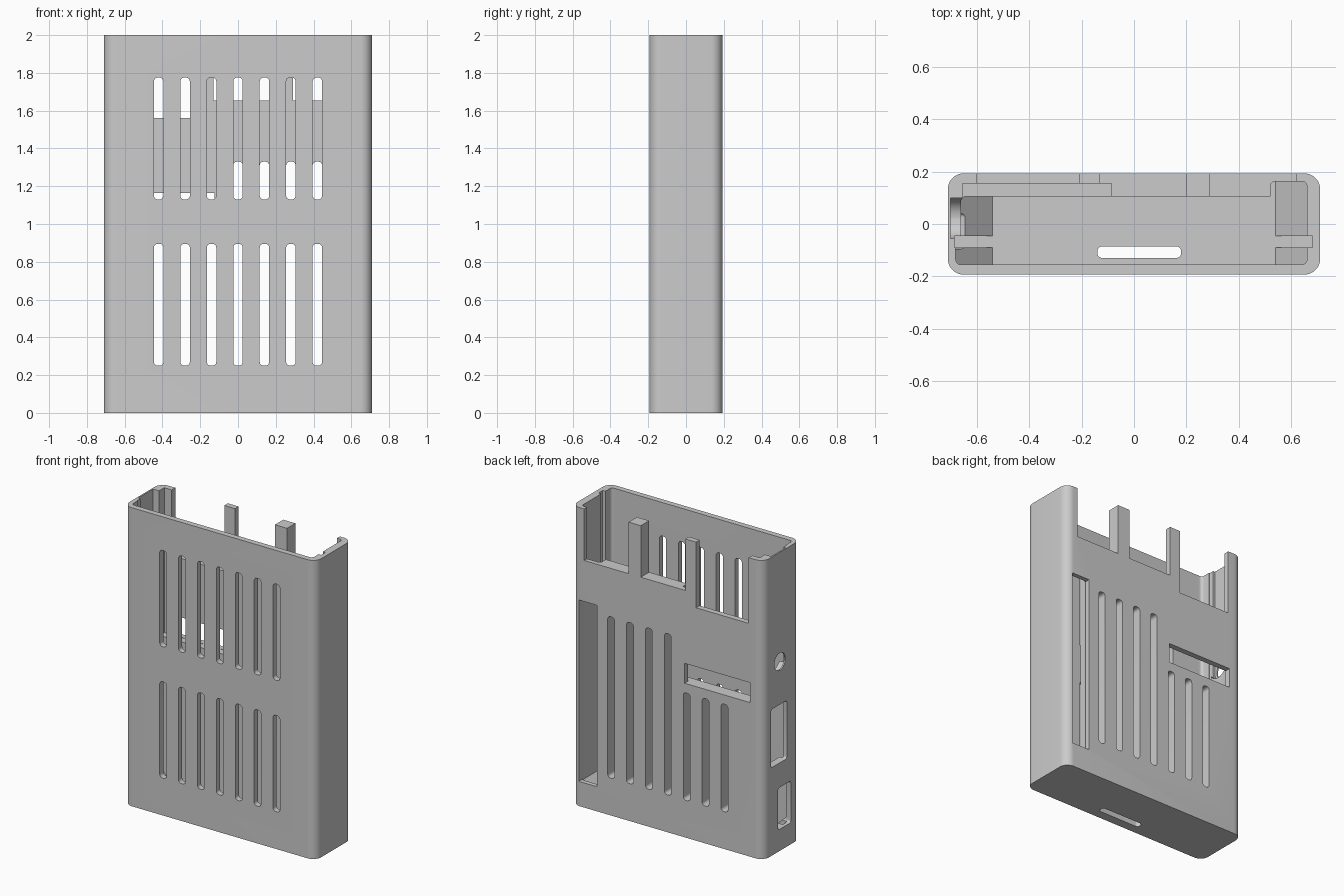
import bpy, bmesh, math

if "Cube" in bpy.data.objects:
    bpy.data.objects.remove(bpy.data.objects["Cube"], do_unlink=True)

grey = bpy.data.materials.new("plain_grey")
grey.use_nodes = True
grey.diffuse_color = (0.6, 0.6, 0.6, 1)
grey.node_tree.nodes["Principled BSDF"].inputs["Base Color"].default_value = (0.6, 0.6, 0.6, 1)


def rounded(a, b, r, steps=6):
    """Outline of a rectangle with rounded corners."""
    if r == 0:
        return [(a[0], b[0]), (a[1], b[0]), (a[1], b[1]), (a[0], b[1])]
    centres = [(a[1] - r, b[1] - r), (a[0] + r, b[1] - r),
               (a[0] + r, b[0] + r), (a[1] - r, b[0] + r)]
    points = []
    for quarter, (u, v) in enumerate(centres):
        for i in range(steps + 1):
            t = (quarter + i / steps) * math.pi / 2
            points.append((u + r * math.cos(t), v + r * math.sin(t)))
    return points


def prism(name, axis, outline, span):
    """Extrude an outline along an axis."""
    place = {"x": lambda u, v, w: (w, u, v),
             "y": lambda u, v, w: (u, w, v),
             "z": lambda u, v, w: (u, v, w)}[axis]
    bm = bmesh.new()
    low, high = [[bm.verts.new(place(u, v, w)) for u, v in outline] for w in span]
    bm.faces.new(low)
    bm.faces.new(high)
    n = len(outline)
    for i in range(n):
        j = (i + 1) % n
        bm.faces.new((low[i], low[j], high[j], high[i]))
    bmesh.ops.recalc_face_normals(bm, faces=bm.faces)
    mesh = bpy.data.meshes.new(name)
    bm.to_mesh(mesh)
    bm.free()
    mesh.materials.append(grey)
    obj = bpy.data.objects.new(name, mesh)
    bpy.context.collection.objects.link(obj)
    return obj


def combine(tool, operation="DIFFERENCE"):
    """Apply a boolean to the case and drop the tool."""
    mod = case.modifiers.new(tool.name, "BOOLEAN")
    mod.operation = operation
    mod.solver = "EXACT"
    mod.object = tool
    bpy.context.view_layer.objects.active = case
    bpy.ops.object.modifier_apply(modifier=mod.name)
    bpy.data.objects.remove(tool, do_unlink=True)


def cut(axis, a, b, span, r=0):
    combine(prism("cutter", axis, rounded(a, b, r), span))


# Outer shell
case = prism("case", "z", rounded((-0.71, 0.71), (-0.193, 0.193), 0.06, 10), (0, 2))

# Main cavity, deep channel on one side, shallow pocket on the other
FLOOR, OVER = 0.04, 2.2
cut("z", (-0.66, 0.66), (-0.155, 0.105), (FLOOR, OVER), 0.02)
cut("z", (-0.68, -0.6), (-0.155, -0.06), (FLOOR, OVER), 0.02)
cut("z", (0.52, 0.66), (-0.15, 0.163), (FLOOR, OVER), 0.02)
cut("z", (-0.655, -0.085), (0.05, 0.155), (1.03, OVER))

# Sloped supports at both ends of the floor
for side in (-1, 1):
    wedge = [(side * 0.53, 0.03), (side * 0.69, 0.19), (side * 0.69, 0.03)]
    combine(prism("support", "y", wedge, (-0.17, 0.17)), "UNION")

# Groove for the circuit board, and rounded groove beside the jack
cut("z", (-0.685, 0.68), (-0.09, -0.045), (FLOOR, OVER))
cut("x", (-0.055, 0.1), (1.195, 2.4), (-0.7, -0.62), 0.077)

# Cutouts in the top of the back wall
for x0, x1, z in ((-0.6, -0.21, 1.56), (-0.13, 0.2, 1.655), (0.29, 0.62, 1.655)):
    cut("y", (x0, x1), (z, OVER), (0.06, 0.3))

# Vent slots, front and back
for i in range(-3, 4):
    x = (i * 0.14 - 0.025, i * 0.14 + 0.025)
    cut("y", x, (0.25, 0.895), (-0.3, -0.12), 0.02)
    cut("y", x, (1.13, 1.775), (-0.3, -0.12), 0.02)
    cut("y", x, (0.25, 1.33 if i >= 0 else 0.97), (0.07, 0.3), 0.02)

# Header opening and card slot in the back
cut("y", (0.525, 0.659), (0.165, 1.38), (0.12, 0.3))
cut("y", (-0.61, -0.125), (1.032, 1.165), (0.04, 0.3))

# Connector openings in the side
cut("x", (-0.037, 0.079), (1.21, 1.326), (-0.8, -0.63), 0.0575)
cut("x", (-0.053, 0.114), (0.59, 0.98), (-0.8, -0.63), 0.015)
cut("x", (-0.095, 0.04), (0.145, 0.425), (-0.8, -0.6), 0.015)

# Card opening in the floor
cut("z", (-0.14, 0.18), (-0.13, -0.085), (-0.1, 0.1), 0.02)

# Smooth rounded corners, keep edges sharp
bpy.ops.object.select_all(action="DESELECT")
case.select_set(True)
bpy.context.view_layer.objects.active = case
bpy.ops.object.shade_smooth_by_angle(angle=math.radians(30))
